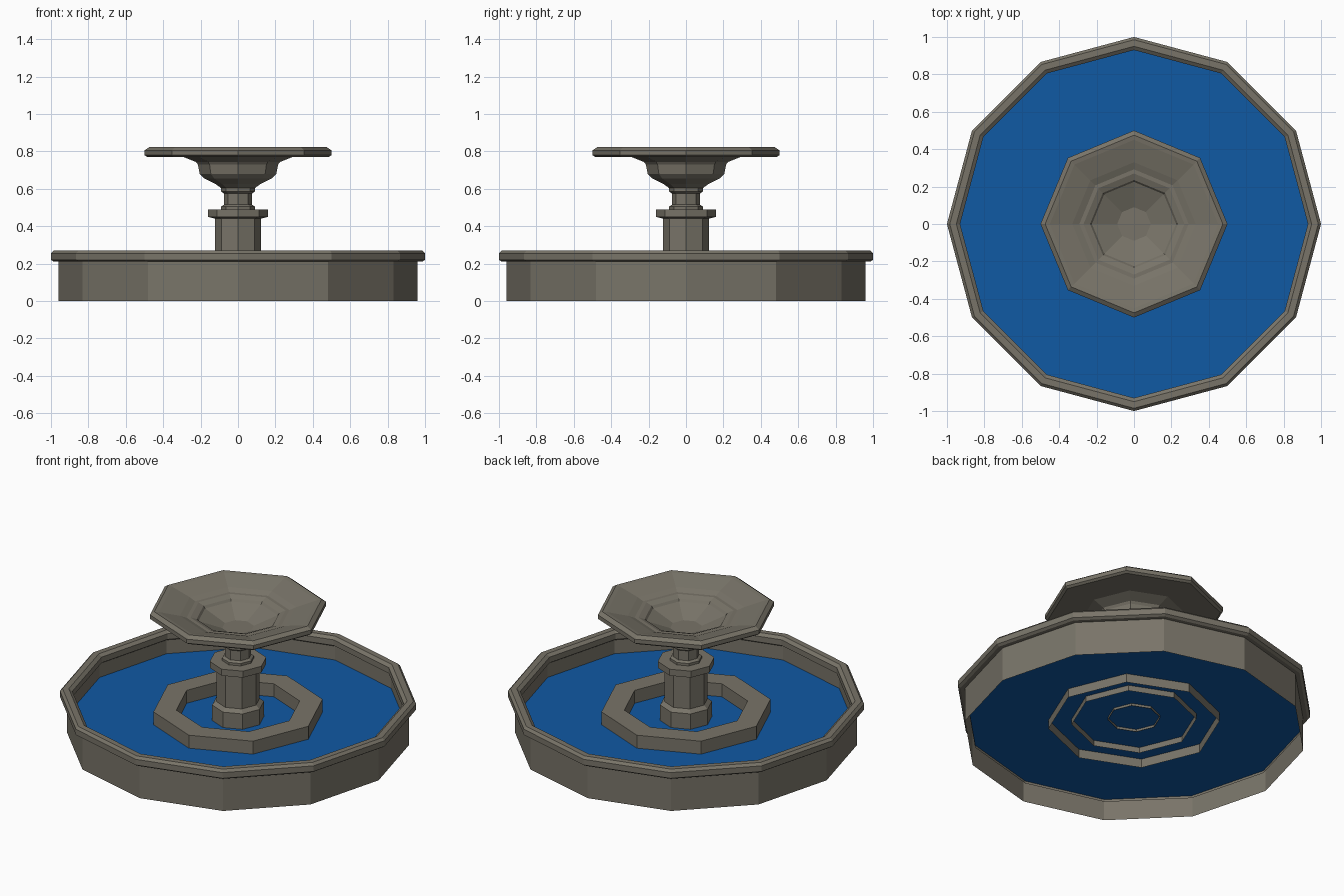
import bpy, bmesh
from math import cos, sin, tau

if "Cube" in bpy.data.objects:
    bpy.data.objects.remove(bpy.data.objects["Cube"])


def material(name, rgb):
    m = bpy.data.materials.new(name)
    m.diffuse_color = (*rgb, 1)
    m.use_nodes = True
    m.node_tree.nodes["Principled BSDF"].inputs["Base Color"].default_value = m.diffuse_color
    return m


stone = material("stone", (0.19, 0.175, 0.14))
blue = material("water_blue", (0.005, 0.1, 0.37))


def lathe(name, profile, sides, mat, cap=False):
    """Spin a (radius, height) profile around z with flat facets."""
    bm = bmesh.new()
    rings = [[bm.verts.new((r * cos(tau * k / sides), r * sin(tau * k / sides), z))
              for k in range(sides)] for r, z in profile]
    for a, b in zip(rings, rings[1:]):
        for k in range(sides):
            n = (k + 1) % sides
            bm.faces.new((a[k], a[n], b[n], b[k]))
    if cap:
        bm.faces.new(rings[-1])
    mesh = bpy.data.meshes.new(name)
    bm.to_mesh(mesh)
    bm.free()
    mesh.materials.append(mat)
    obj = bpy.data.objects.new(name, mesh)
    bpy.context.collection.objects.link(obj)
    return obj


# Twelve-sided basin: outer wall, chamfered rim, inner wall
lathe("basin", [(0.96, 0), (0.96, 0.21), (0.985, 0.21), (1, 0.22), (1, 0.255),
                (0.985, 0.27), (0.95, 0.27), (0.93, 0.255), (0.93, 0.22),
                (0.945, 0.21), (0.945, 0.11)], 12, stone)

# Water surface
lathe("water", [(0.945, 0.125)], 12, blue, cap=True)

# Octagonal kerb standing in the water
lathe("inner_kerb", [(0.48, 0.07), (0.48, 0.205), (0.35, 0.205), (0.35, 0.09)], 8, stone)

# Pedestal: base, shaft, collar and neck
lathe("pedestal", [(0.147, 0.11), (0.147, 0.22), (0.123, 0.24), (0.123, 0.44),
                   (0.16, 0.45), (0.16, 0.49), (0.09, 0.49), (0.09, 0.505),
                   (0.075, 0.515), (0.075, 0.575), (0.09, 0.585), (0.09, 0.605)],
      8, stone, cap=True)

# Upper bowl: curved underside, flared rim, shallow dish
lathe("upper_bowl", [(0.085, 0.60), (0.12, 0.625), (0.18, 0.655), (0.205, 0.68),
                     (0.215, 0.73), (0.235, 0.757), (0.27, 0.77), (0.485, 0.77),
                     (0.5, 0.78), (0.5, 0.805), (0.475, 0.822), (0.45, 0.818),
                     (0.33, 0.785), (0.09, 0.69)], 8, stone, cap=True)
